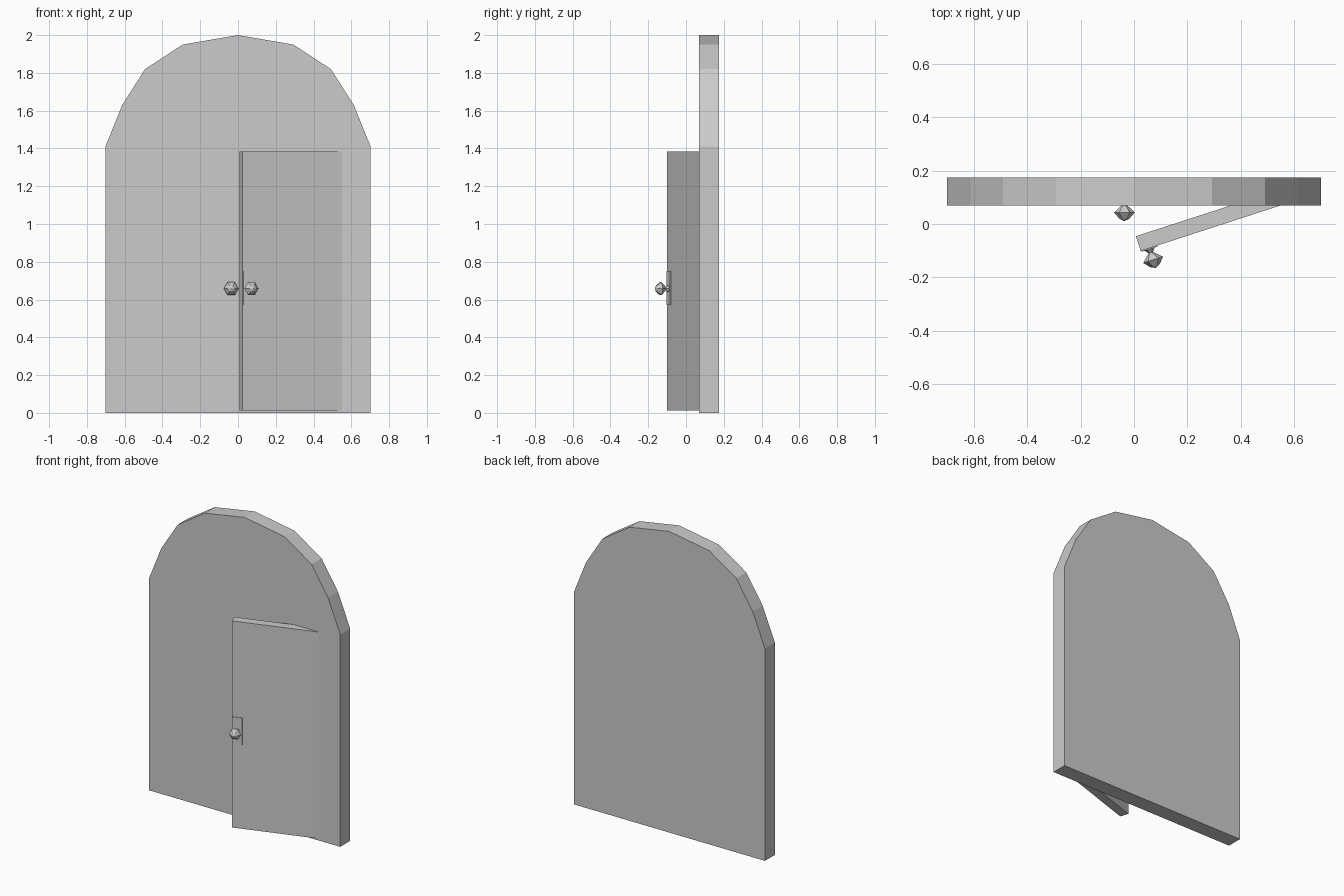
import bpy, bmesh, math
from mathutils import Matrix, Vector

if "Cube" in bpy.data.objects:
    bpy.data.objects.remove(bpy.data.objects["Cube"], do_unlink=True)

grey = bpy.data.materials.new("plain grey")
grey.use_nodes = True
colour = (0.6, 0.6, 0.6, 1)
grey.diffuse_color = colour
grey.node_tree.nodes["Principled BSDF"].inputs["Base Color"].default_value = colour


def finish(name, bm, matrix=Matrix()):
    bmesh.ops.recalc_face_normals(bm, faces=bm.faces)
    mesh = bpy.data.meshes.new(name)
    bm.to_mesh(mesh)
    bm.free()
    mesh.materials.append(grey)
    obj = bpy.data.objects.new(name, mesh)
    obj.matrix_world = matrix
    bpy.context.collection.objects.link(obj)


def box(name, low, high, matrix):
    bm = bmesh.new()
    low, high = Vector(low), Vector(high)
    bmesh.ops.create_cube(bm, size=1)
    bmesh.ops.scale(bm, verts=bm.verts, vec=high - low)
    bmesh.ops.translate(bm, verts=bm.verts, vec=(low + high) / 2)
    finish(name, bm, matrix)


def knob(name, matrix):
    # six-sided turned profile along y: (radius, distance from knob centre)
    profile = [(0, -0.032), (0.018, -0.024), (0.039, 0), (0.018, 0.02),
               (0.008, 0.028), (0.02, 0.042), (0, 0.042)]
    bm = bmesh.new()
    verts = [bm.verts.new((r, y, 0)) for r, y in profile]
    edges = [bm.edges.new(pair) for pair in zip(verts, verts[1:])]
    bmesh.ops.spin(bm, geom=verts + edges, axis=(0, 1, 0), cent=(0, 0, 0),
                   angle=math.tau, steps=6)
    bmesh.ops.remove_doubles(bm, verts=bm.verts, dist=0.0005)
    finish(name, bm, matrix)


# Arched wall slab
front, back = 0.07, 0.174
half_arch = [(0.702, 0), (0.702, 1.41), (0.613, 1.63), (0.492, 1.82), (0.293, 1.95)]
outline = half_arch + [(0, 2)] + [(-x, z) for x, z in reversed(half_arch)]
bm = bmesh.new()
face = bm.faces.new([bm.verts.new((x, front, z)) for x, z in outline])
result = bmesh.ops.extrude_face_region(bm, geom=[face])
moved = [g for g in result["geom"] if isinstance(g, bmesh.types.BMVert)]
bmesh.ops.translate(bm, verts=moved, vec=(0, back - front, 0))
# close the slab on its front side if the extrusion left it open
bmesh.ops.holes_fill(bm, edges=[e for e in bm.edges if e.is_boundary], sides=0)
finish("arched_wall", bm)

# Open door leaf, swung about its hinge inside the wall
swing = Matrix.Translation((0.025, -0.101, 0)) @ Matrix.Rotation(math.radians(18), 4, "Z")
box("open_door", (0, 0, 0.013), (0.6, 0.058, 1.385), swing)
box("handle_plate", (0.002, -0.004, 0.57), (0.066, 0.002, 0.75), swing)

# Door knobs
knob("open_door_knob", swing @ Matrix.Translation((0.034, -0.046, 0.658)))
knob("closed_door_knob", Matrix.Translation((-0.036, 0.043, 0.658)))
